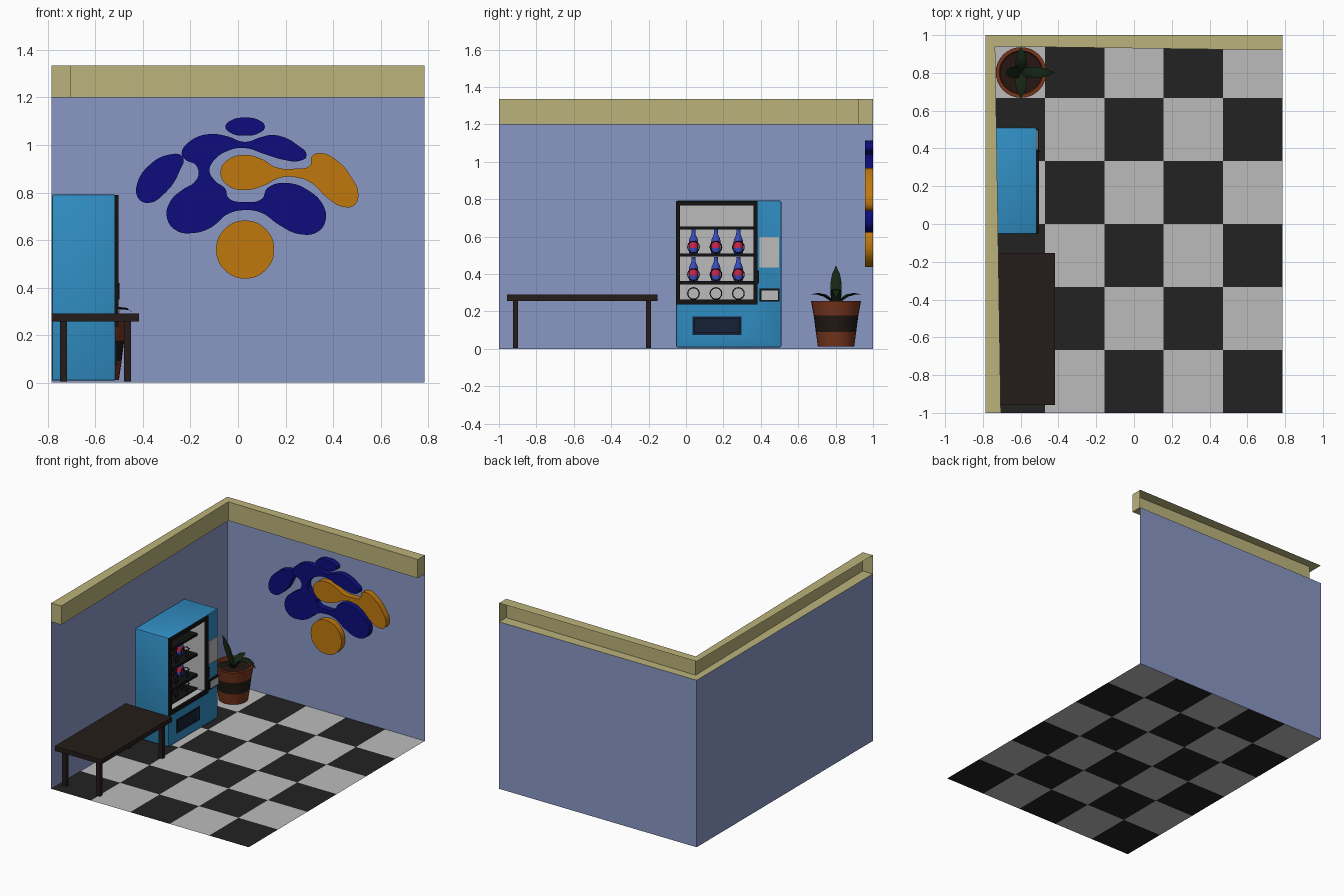
import bpy, bmesh
from math import sin, cos, pi, radians

if "Cube" in bpy.data.objects:
    bpy.data.objects.remove(bpy.data.objects["Cube"])


def mat(name, r, g, b):
    m = bpy.data.materials.new(name)
    m.diffuse_color = (r, g, b, 1)
    m.use_nodes = True
    m.node_tree.nodes["Principled BSDF"].inputs["Base Color"].default_value = m.diffuse_color
    return m


WALL = mat("wall_blue", .25, .31, .55)
TRIM = mat("trim_tan", .5, .45, .2)
DARK = mat("tile_dark", .016, .016, .016)
LIGHT = mat("tile_light", .5, .5, .5)
CYAN = mat("machine_blue", .03, .27, .55)
BLACK = mat("black", .006, .006, .006)
NAVY = mat("hatch_navy", .008, .015, .035)
WOOD = mat("dark_wood", .018, .012, .01)
ART_BLUE = mat("art_blue", .004, .004, .2)
ORANGE = mat("art_orange", .53, .19, .004)
CLAY = mat("clay", .18, .035, .012)
BAND = mat("clay_band", .016, .01, .007)
SOIL = mat("soil", .02, .008, .006)
LEAF = mat("leaf", .007, .018, .007)
RED = mat("bottle_red", .6, .02, .08)
BLUE = mat("bottle_blue", .04, .07, .5)


def finish(name, bm, mats, smooth=None, fix=True):
    if fix:
        bmesh.ops.recalc_face_normals(bm, faces=bm.faces)
    me = bpy.data.meshes.new(name)
    bm.to_mesh(me)
    bm.free()
    ob = bpy.data.objects.new(name, me)
    bpy.context.collection.objects.link(ob)
    for m in mats:
        me.materials.append(m)
    if smooth:
        select(ob)
        bpy.ops.object.shade_smooth_by_angle(angle=radians(smooth))
    return ob


def select(ob):
    bpy.ops.object.select_all(action='DESELECT')
    ob.select_set(True)
    bpy.context.view_layer.objects.active = ob


def box(name, xs, ys, zs, m, bevel=0, open_front=False):
    bm = bmesh.new()
    bmesh.ops.create_cube(bm, size=1)
    for v in bm.verts:
        v.co = [r[0] if c < 0 else r[1] for c, r in zip(v.co, (xs, ys, zs))]
    if bevel:
        bmesh.ops.bevel(bm, geom=bm.edges[:], offset=bevel, segments=2, affect='EDGES', profile=.5)
    bmesh.ops.recalc_face_normals(bm, faces=bm.faces)
    if open_front:
        front = [f for f in bm.faces if f.normal.x > .9]
        bmesh.ops.delete(bm, geom=front, context='FACES')
        bmesh.ops.reverse_faces(bm, faces=bm.faces)
    return finish(name, bm, [m], 40 if bevel else None, fix=False)


def lathe(name, profile, at, segs, mats, index):
    bm = bmesh.new()
    rings = [[bm.verts.new((at[0] + r * cos(2 * pi * i / segs), at[1] + r * sin(2 * pi * i / segs), at[2] + z))
              for i in range(segs)] for r, z in profile]
    for k, (a, b) in enumerate(zip(rings, rings[1:])):
        for i in range(segs):
            j = (i + 1) % segs
            bm.faces.new((a[i], a[j], b[j], b[i])).material_index = index[k]
    bmesh.ops.remove_doubles(bm, verts=bm.verts, dist=1e-5)
    return finish(name, bm, mats, 40)


def curve(name, points, m, cyclic, kind, **props):
    cu = bpy.data.curves.new(name, 'CURVE')
    for k, v in props.items():
        setattr(cu, k, v)
    sp = cu.splines.new(kind)
    pts = sp.bezier_points if kind == 'BEZIER' else sp.points
    pts.add(len(points) - 1)
    for p, co in zip(pts, points):
        if kind == 'BEZIER':
            p.co = (co[0], co[1], 0)
            p.handle_left_type = p.handle_right_type = 'AUTO'
        else:
            p.co = (*co, 1)
    sp.use_cyclic_u = cyclic
    cu.materials.append(m)
    ob = bpy.data.objects.new(name, cu)
    bpy.context.collection.objects.link(ob)
    return ob


# Checkered floor
bm = bmesh.new()
bmesh.ops.create_grid(bm, x_segments=5, y_segments=6, size=1)
for v in bm.verts:
    v.co.x *= .785
for f in bm.faces:
    c = f.calc_center_median()
    f.material_index = (int((c.x + .785) / .314) + int((c.y + 1) * 3)) % 2
finish("checkered_floor", bm, [DARK, LIGHT], fix=False)

# Two thin walls
for name, a, b in (("left_wall", (-.785, -1), (-.785, 1)), ("back_wall", (-.785, 1), (.785, 1))):
    bm = bmesh.new()
    bm.faces.new([bm.verts.new((*p, z)) for p, z in ((a, 0), (b, 0), (b, 1.2), (a, 1.2))])
    finish(name, bm, [WALL], fix=False)

# Crown trim, open on its outer sides
plan = [(-.785, -1), (-.785, 1), (.785, 1), (.785, .92), (-.735, .94), (-.705, -1)]
bm = bmesh.new()
lo, hi = [[bm.verts.new((x, y, z)) for x, y in plan] for z in (1.2, 1.335)]
bm.faces.new(lo)
bm.faces.new(hi[::-1])
for i in range(2, 6):
    j = (i + 1) % 6
    bm.faces.new((lo[i], lo[j], hi[j], hi[i]))
finish("crown_trim", bm, [TRIM])

# Table
box("table_top", (-.785, -.417), (-.957, -.153), (.257, .29), WOOD)
for x in (-.75, -.48):
    for y in (-.925, -.215):
        box("table_leg", (x, x + .03), (y, y + .027), (.005, .26), WOOD)

# Vending machine body with display cavity and hatch recess
body = box("machine_body", (-.783, -.515), (-.053, .51), (.008, .792), CYAN, bevel=.008)
for xs, ys, zs in (((-.75, -.4), (-.035, .365), (.25, .77)), ((-.545, -.4), (.04, .292), (.08, .167))):
    cut = box("cutter", xs, ys, zs, CYAN)
    cut.hide_render = True
    mod = body.modifiers.new("cut", 'BOOLEAN')
    mod.operation, mod.object, mod.solver = 'DIFFERENCE', cut, 'EXACT'
    select(body)
    bpy.ops.object.modifier_apply(modifier=mod.name)
    bpy.data.objects.remove(cut)
box("display_liner", (-.747, -.516), (-.033, .363), (.252, .768), LIGHT, open_front=True)

# Window frame
for ys, zs in (((-.053, -.032), (.237, .79)), ((.362, .383), (.237, .79)),
               ((-.032, .362), (.767, .79)), ((-.032, .362), (.237, .263))):
    box("window_frame_bar", (-.52, -.502), ys, zs, BLACK)

# Shelves, coils and bottles
for z0, z1 in ((.638, .654), (.493, .509), (.343, .362), (.253, .262)):
    box("shelf", (-.746, -.575), (-.032, .362), (z0, z1), BLACK)
bottle = [(0, 0), (.022, 0), (.025, .006), (.025, .03), (.025, .065), (.022, .078),
          (.012, .1), (.01, .128), (0, .128)]
for z, stocked in ((.51, True), (.363, True), (.262, False)):
    for y in (.04, .16, .28):
        helix = [(-.735 + .155 * t / 64, y + .031 * sin(pi * t / 8), z + .034 + .031 * cos(pi * t / 8))
                 for t in range(65)]
        coil = curve("dispenser_coil", helix, BLACK, False, 'POLY', dimensions='3D', bevel_depth=.003,
                     bevel_resolution=1)
        select(coil)
        bpy.ops.object.convert(target='MESH')
        if stocked:
            lathe("bottle", bottle, (-.66, y, z), 16, [BLUE, RED], [0, 0, 0, 1, 0, 0, 0, 0])

# Hatch, control panel, coin tray, handle
for ys, zs in (((.035, .045), (.075, .172)), ((.287, .297), (.075, .172)),
               ((.045, .287), (.075, .087)), ((.045, .287), (.16, .172))):
    box("hatch_frame_bar", (-.52, -.51), ys, zs, NAVY)
box("hatch_flap", (-.54, -.525), (.041, .291), (.081, .166), NAVY)
box("control_panel", (-.52, -.508), (.394, .498), (.434, .597), LIGHT)
box("coin_tray", (-.52, -.502), (.394, .5), (.252, .322), BLACK)
box("coin_tray_plate", (-.505, -.499), (.403, .491), (.262, .312), LIGHT)
box("door_handle", (-.52, -.498), (.38, .389), (.35, .42), BLACK)

# Plant pot
pot = [(0, .012), (.097, .012), (.108, .09), (.119, .177), (.134, .257), (.115, .257), (.11, .235), (0, .235)]
lathe("plant_pot", pot, (-.598, .802, 0), 32, [CLAY, BAND, SOIL], [0, 0, 1, 0, 0, 0, 2])

# Curved leaves: angle, then path as (distance outward, height)
tall = [(.0, .23), (.02, .29), (.045, .35), (.068, .4), (.085, .443)]
arched = [(.0, .23), (.035, .28), (.085, .315), (.135, .31), (.178, .275)]
low = [(.0, .23), (.03, .265), (.06, .285), (.1, .295), (.138, .29)]
for ang, path in ((180, tall), (0, arched), (90, low), (270, low)):
    c, s = cos(radians(ang)), sin(radians(ang))
    bm = bmesh.new()
    rows = []
    for (r, z), w in zip(path, (.018, .028, .03, .021, .001)):
        t = .2 * w
        rows.append([bm.verts.new((-.598 + c * d - s * o, .802 + s * d + c * o, h))
                     for d, o, h in ((r, w, z), (r - t, 0, z + t), (r, -w, z), (r + t, 0, z - t))])
    for a, b in zip(rows, rows[1:]):
        for i in range(4):
            bm.faces.new((a[i], a[(i + 1) % 4], b[(i + 1) % 4], b[i]))
    bm.faces.new(rows[0])
    bm.faces.new(rows[-1])
    finish("leaf", bm, [LEAF], 50)

# Wall art: smooth closed outlines in (x, z)
blob = [(-.237, .966), (-.2, 1.017), (-.12, 1.046), (-.05, 1.038), (.03, 1.013), (.1, 1.034), (.153, 1.042),
        (.25, 1.0), (.288, .953), (.258, .933), (.195, .937), (.11, .962), (.03, .987), (-.044, .975),
        (-.107, .928), (-.12, .89), (-.095, .848), (-.053, .815), (-.04, .777), (.03, .76), (.1, .773),
        (.124, .819), (.208, .84), (.3, .806), (.36, .743), (.368, .68), (.334, .634), (.258, .625),
        (.174, .663), (.1, .714), (.03, .726), (-.044, .709), (-.11, .655), (-.183, .63), (-.263, .642),
        (-.3, .7), (-.284, .764), (-.229, .815), (-.187, .84), (-.166, .878), (-.18, .918), (-.22, .937)]
wave = [(-.074, .886), (-.044, .937), (.03, .958), (.1, .941), (.158, .907), (.237, .9), (.305, .916),
        (.309, .95), (.35, .966), (.418, .933), (.477, .865), (.506, .798), (.49, .747), (.44, .74),
        (.376, .777), (.309, .84), (.237, .865), (.174, .861), (.111, .83), (.03, .81), (-.044, .83)]
bean = [(-.233, .95), (-.246, .89), (-.305, .8), (-.38, .756), (-.422, .78), (-.422, .844), (-.372, .916),
        (-.296, .958)]
oval = [(.03 + .083 * cos(i * pi / 4), 1.077 + .038 * sin(i * pi / 4)) for i in range(8)]
disc = [(.03 + .122 * cos(i * pi / 4), .56 + .122 * sin(i * pi / 4)) for i in range(8)]
for name, pts, m in (("art_blob", blob, ART_BLUE), ("art_wave", wave, ORANGE), ("art_bean", bean, ART_BLUE),
                     ("art_oval", oval, ART_BLUE), ("art_disc", disc, ORANGE)):
    ob = curve(name, pts, m, True, 'BEZIER', dimensions='2D', fill_mode='BOTH', extrude=.021, resolution_u=6)
    ob.rotation_euler.x = pi / 2
    ob.location.y = .978
    select(ob)
    bpy.ops.object.convert(target='MESH')
    bpy.ops.object.shade_smooth_by_angle(angle=radians(40))
